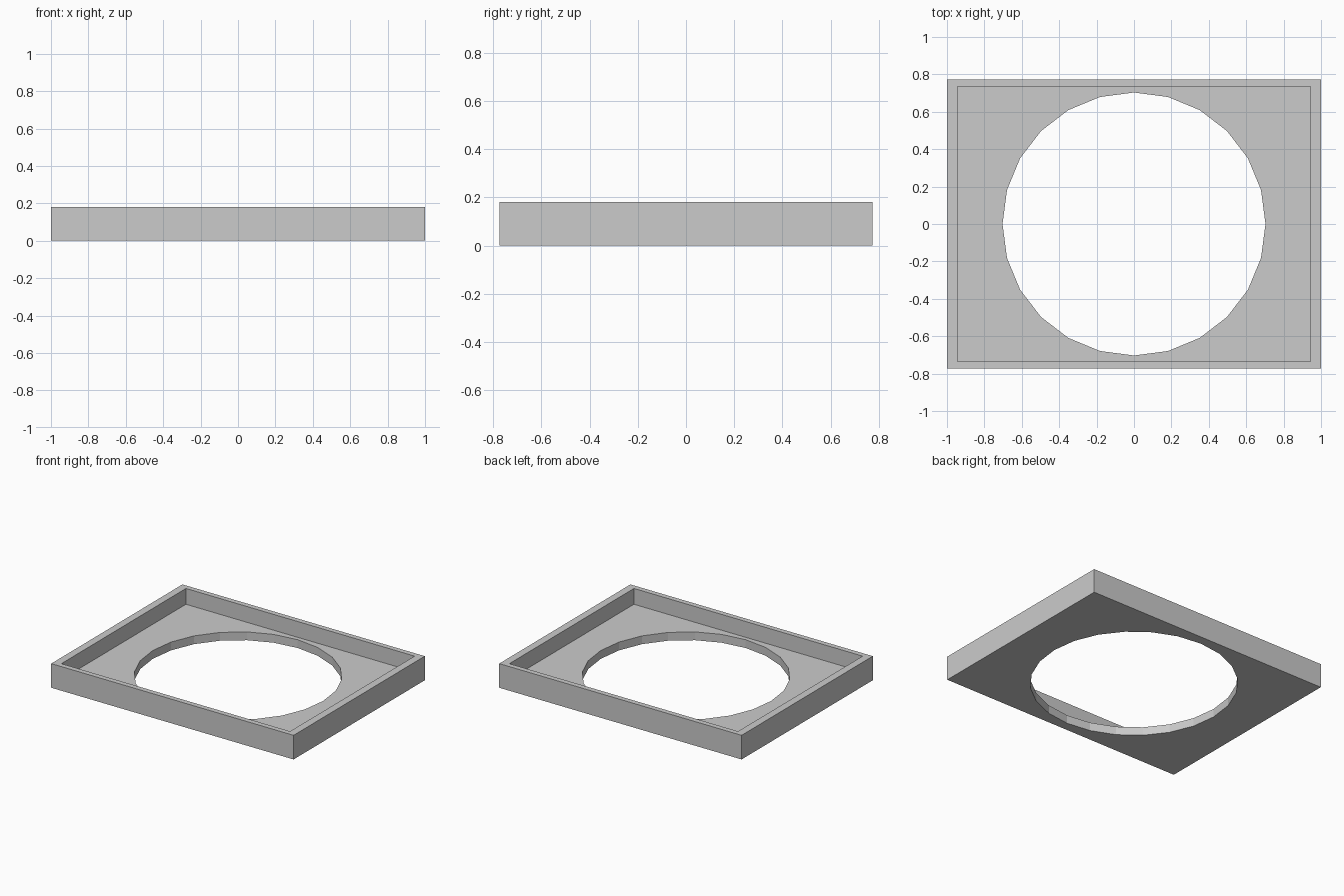
import bpy

cube = bpy.data.objects.get("Cube")
if cube:
    bpy.data.objects.remove(cube, do_unlink=True)

WIDTH, DEPTH, HEIGHT = 2.0, 1.546, 0.18
POCKET_WIDTH, POCKET_DEPTH = 1.887, 1.468
FLOOR = 0.062
HOLE_RADIUS, HOLE_SIDES = 0.703, 24

# Plain grey material
grey = bpy.data.materials.new("plain_grey")
grey.use_nodes = True
colour = (0.6, 0.6, 0.6, 1)
grey.diffuse_color = colour
grey.node_tree.nodes["Principled BSDF"].inputs["Base Color"].default_value = colour


def box(name, width, depth, bottom, top):
    bpy.ops.mesh.primitive_cube_add(size=1, location=(0, 0, (bottom + top) / 2))
    obj = bpy.context.object
    obj.name = name
    obj.scale = (width, depth, top - bottom)
    bpy.ops.object.transform_apply(location=True, rotation=False, scale=True)
    obj.data.materials.append(grey)
    return obj


def cut(target, cutter):
    mod = target.modifiers.new(cutter.name, "BOOLEAN")
    mod.operation = "DIFFERENCE"
    mod.solver = "EXACT"
    mod.object = cutter
    bpy.context.view_layer.objects.active = target
    bpy.ops.object.modifier_apply(modifier=mod.name)
    bpy.data.objects.remove(cutter, do_unlink=True)


# Rectangular tray body
tray = box("tray_frame", WIDTH, DEPTH, 0, HEIGHT)

# Shallow pocket leaving a thin rim
cut(tray, box("pocket_cutter", POCKET_WIDTH, POCKET_DEPTH, FLOOR, HEIGHT + 0.1))

# Faceted round opening through the floor
bpy.ops.mesh.primitive_cylinder_add(vertices=HOLE_SIDES, radius=HOLE_RADIUS, depth=1)
hole = bpy.context.object
hole.name = "hole_cutter"
hole.data.materials.append(grey)
cut(tray, hole)
